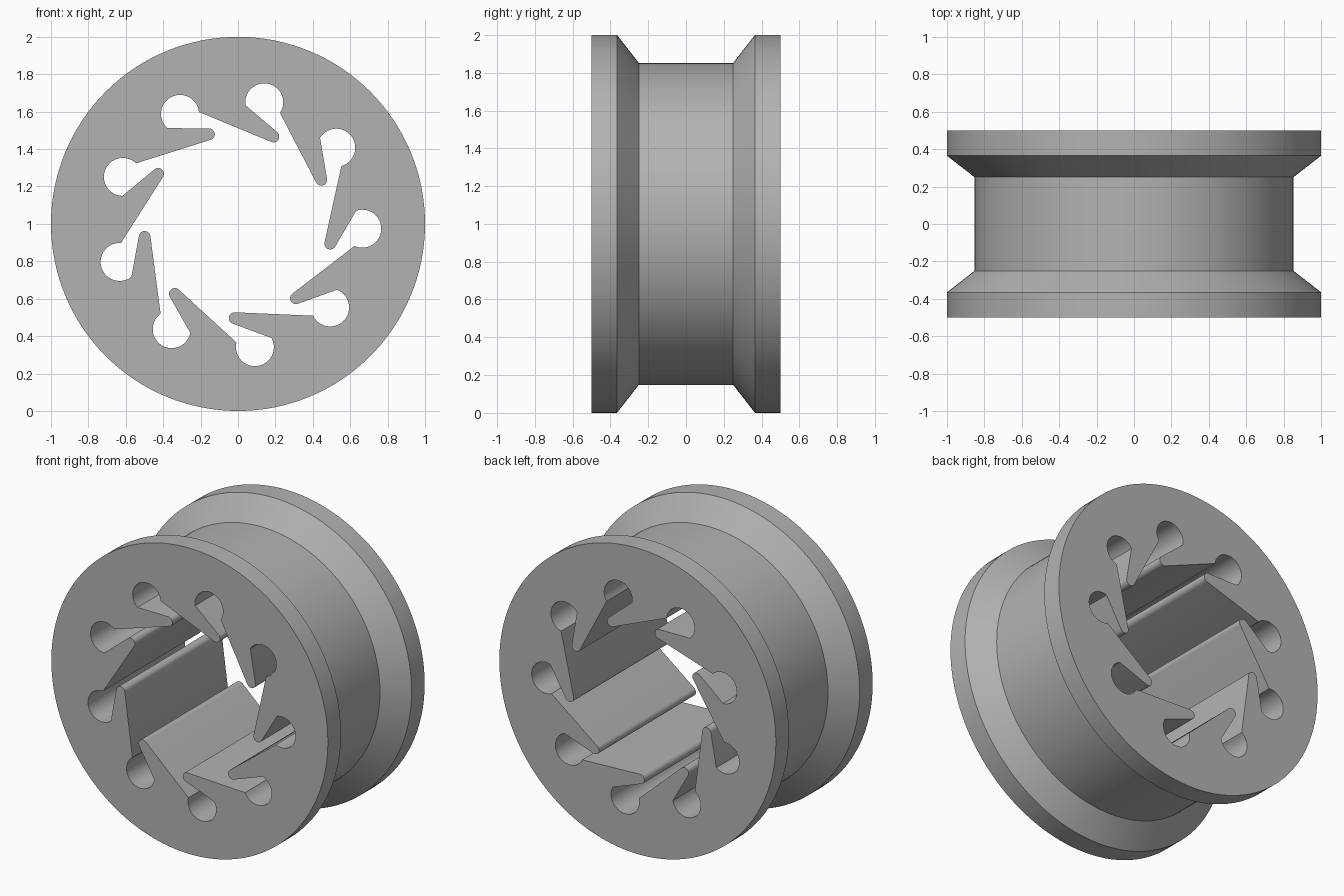
import bpy, bmesh, math
from mathutils import Vector

if "Cube" in bpy.data.objects:
    bpy.data.objects.remove(bpy.data.objects["Cube"])

TEETH = 9
STEP = math.radians(-40)          # teeth run clockwise seen from the front
HOLE_R, HOLE_AT = 0.1015, 0.665   # relief holes
TIP_R, TIP_AT = 0.031, 0.504      # rounded tooth tips
SIDES = 128


def polar(r, a):
    return Vector((r * math.cos(a), r * math.sin(a)))


def arc(centre, r, a0, a1, n):
    return [centre + polar(r, a0 + (a1 - a0) * i / n) for i in range(n + 1)]


def tangent_angle(p, c, r, side):
    """Angle on circle c where the line from p touches it."""
    d = p - c
    return math.atan2(d.y, d.x) + side * math.acos(r / d.length)


# Toothed bore outline: hole arc, long flank, tip arc, short flank, repeated
bore = []
for k in range(TEETH):
    a = math.radians(77.8) + k * STEP
    hole = polar(HOLE_AT, a)
    bore += arc(hole, HOLE_R, a + math.radians(111), a - math.radians(112), 28)
    tip = polar(TIP_AT, a + math.radians(-49.9))
    next_start = polar(HOLE_AT, a + STEP) + polar(HOLE_R, a + STEP + math.radians(111))
    t0 = tangent_angle(bore[-1], tip, TIP_R, 1)
    t1 = tangent_angle(next_start, tip, TIP_R, -1)
    bore += arc(tip, TIP_R, t0, t0 + (t1 - t0) % math.tau, 12)

bm = bmesh.new()


def ring(points, y):
    return [bm.verts.new((p.x, y, p.y + 1)) for p in points]


def bridge(a, b):
    for i in range(len(a)):
        j = (i + 1) % len(a)
        bm.faces.new((a[i], a[j], b[j], b[i]))


# Outer rim: two flanges with sloped walls and a narrower drum between
profile = [(1, -0.5), (1, -0.365), (0.852, -0.25), (0.852, 0.25), (1, 0.365), (1, 0.5)]
circle = [polar(1, math.tau * i / SIDES) for i in range(SIDES)]
outer = [ring([p * r for p in circle], y) for r, y in profile]
for a, b in zip(outer, outer[1:]):
    bridge(a, b)

# Bore walls
inner = [ring(bore, -0.5), ring(bore, 0.5)]
bridge(*inner)

# Flat end faces between rim and bore
for o, n in ((outer[0], inner[0]), (outer[-1], inner[1])):
    edges = [bm.edges.get((l[i - 1], l[i])) for l in (o, n) for i in range(len(l))]
    bmesh.ops.triangle_fill(bm, edges=edges, use_beauty=True)
bmesh.ops.recalc_face_normals(bm, faces=bm.faces)

mesh = bpy.data.meshes.new("toothed_roller")
bm.to_mesh(mesh)
bm.free()
roller = bpy.data.objects.new("toothed_roller", mesh)
bpy.context.collection.objects.link(roller)

grey = bpy.data.materials.new("plain_grey")
grey.diffuse_color = (0.45, 0.45, 0.45, 1)
grey.use_nodes = True
grey.node_tree.nodes["Principled BSDF"].inputs["Base Color"].default_value = grey.diffuse_color
mesh.materials.append(grey)

bpy.context.view_layer.objects.active = roller
roller.select_set(True)
bpy.ops.object.shade_smooth_by_angle(angle=math.radians(30))
